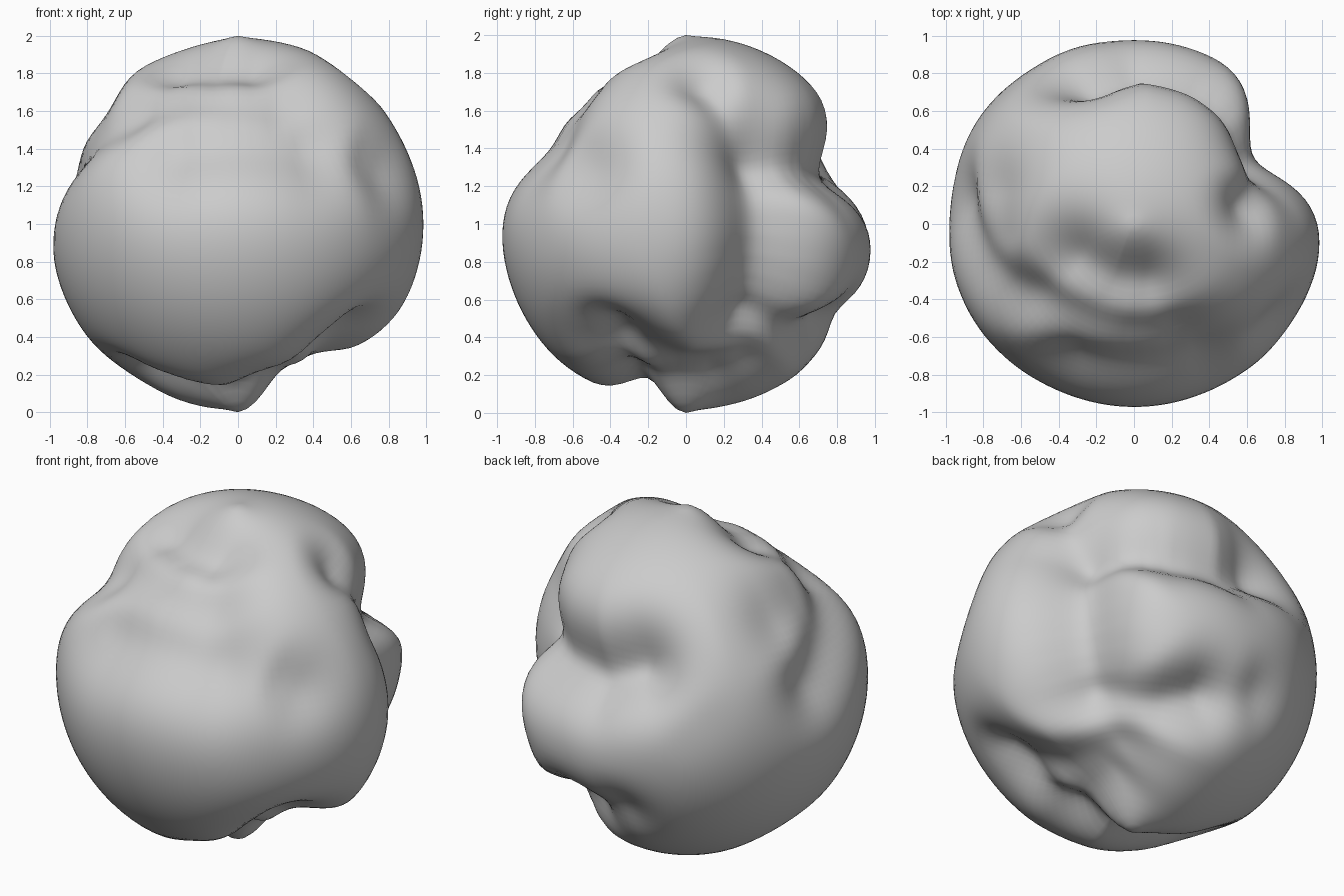
import bpy, bmesh
from math import radians, sin, cos, exp, acos
from mathutils import Vector

if "Cube" in bpy.data.objects:
    bpy.data.objects.remove(bpy.data.objects["Cube"])

# Grooves pressed into a unit ball: (path of (azimuth, elevation), depth, width in degrees)
# azimuth 0 = right, 90 = back, 180 = left, -90 = front
GROOVES = [
    ([(28, 24), (29, 0), (29, -34)], 0.27, 19),                           # right valley
    ([(10, 50), (24, 28)], 0.12, 10),                                     # valley top
    ([(30, 22), (65, 20), (90, 19), (106, 25)], 0.245, 15),               # back shelf
    ([(30, -38), (60, -41), (78, -36)], 0.18, 12),                        # under back lobe
    ([(80, -36), (100, -29)], 0.07, 10),                                  # back lobe edge
    ([(174, 14), (-167, 27), (-148, 38)], 0.13, 14),                      # left valley
    ([(168, 37), (182, 38)], 0.09, 15),                                   # upper left hollow
    ([(-112, 29), (-65, 29)], 0.165, 19),                                 # front hollow
    ([(-140, 45), (-95, 49), (-72, 47)], 0.16, 17),                       # front brow
    ([(-145, 66), (-110, 68), (-80, 68)], 0.18, 15),                      # crown hollow
    ([(122, 8), (124, 10)], 0.02, 12),                                    # back left dimple
    ([(-35, 18), (-38, 20)], 0.09, 13),                                   # front right dimple
    ([(-33, -38), (-45, -57), (-65, -71), (-95, -77), (-150, -66), (-163, -58)], 0.17, 10.5),  # under front
    ([(-30, -47), (-5, -61), (38, -57)], 0.20, 17),                       # under right
    ([(-55, -68), (-25, -72), (25, -71)], 0.18, 14),                      # beside lower tip
]


def direction(az, el):
    a, e = radians(az), radians(el)
    return Vector((cos(e) * cos(a), cos(e) * sin(a), sin(e)))


def densify(path, steps=8):
    pts = [direction(*p) for p in path]
    out = [pts[0]]
    for a, b in zip(pts, pts[1:]):
        out += [a.lerp(b, i / steps).normalized() for i in range(1, steps + 1)]
    return out


paths = [(densify(p), depth, radians(width)) for p, depth, width in GROOVES]


def radius(d):
    total = 0.0
    for pts, depth, width in paths:
        c = max(d.dot(p) for p in pts)
        ang = acos(max(-1.0, min(1.0, c)))
        total += (depth * exp(-(ang / width) ** 2)) ** 3
    # pinched tips at both poles
    tip = acos(min(1.0, abs(d.z)))
    fade = 1 - exp(-(tip / radians(5 if d.z > 0 else 7)) ** 1.4)
    flat = 0.02 if d.y < 0 else 0.004
    return 1.0 - flat * d.y ** 2 - total ** (1 / 3) * fade


# Lumpy ball
bm = bmesh.new()
bmesh.ops.create_uvsphere(bm, u_segments=128, v_segments=64, radius=1)
for v in bm.verts:
    d = v.co.normalized()
    v.co = d * radius(d) + Vector((0, 0, 1))
for f in bm.faces:
    f.smooth = True
mesh = bpy.data.meshes.new("lumpy_boulder")
bm.to_mesh(mesh)
bm.free()
boulder = bpy.data.objects.new("lumpy_boulder", mesh)
bpy.context.collection.objects.link(boulder)
